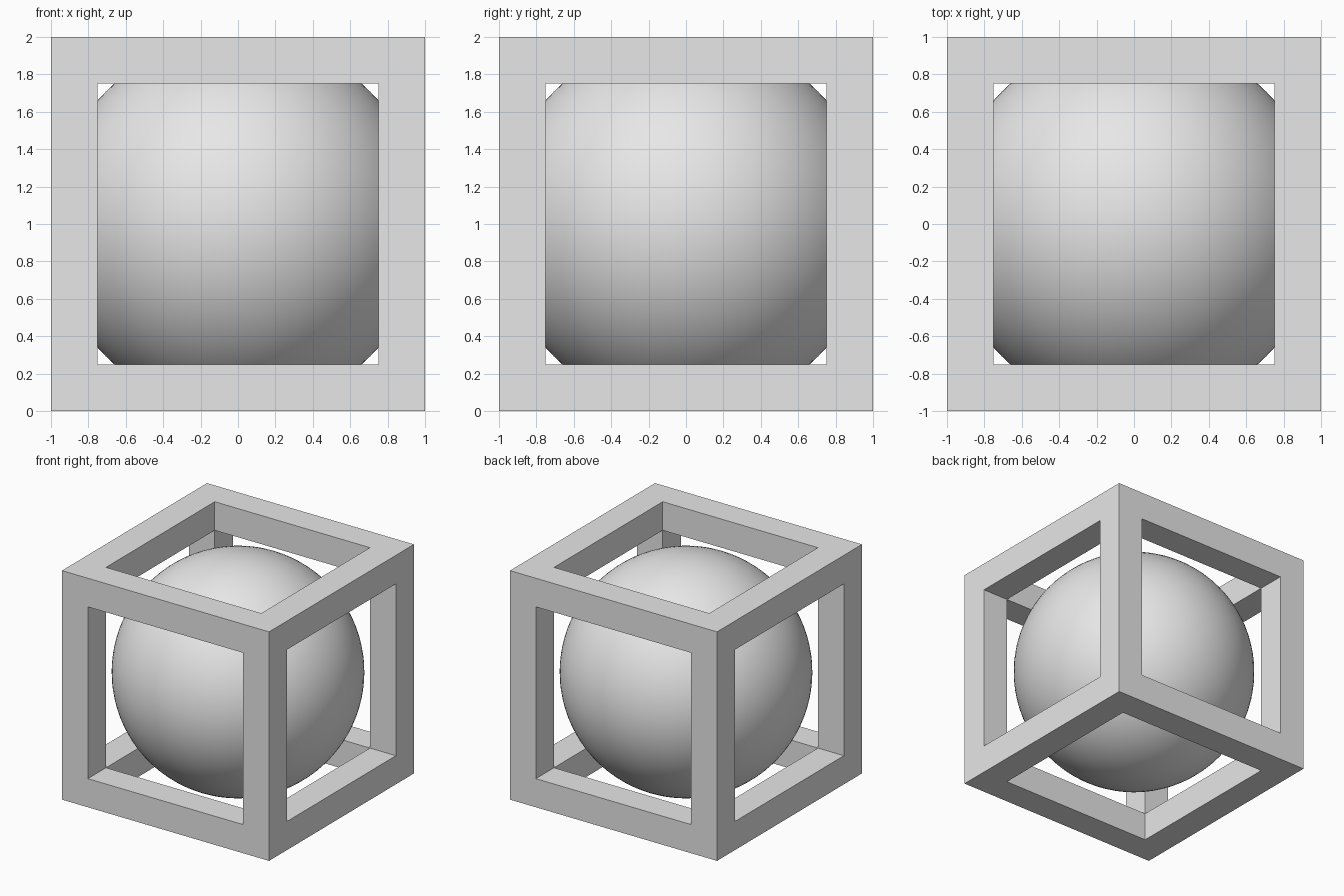
import bpy
import bmesh

old = bpy.data.objects.get("Cube")
if old:
    bpy.data.objects.remove(old, do_unlink=True)

BAR = 0.25      # thickness of the frame bars
RADIUS = 1.0    # half the frame size, also the ball radius

grey = bpy.data.materials.new("light grey")
grey.use_nodes = True
colour = (0.8, 0.8, 0.8, 1)
grey.diffuse_color = colour
grey.node_tree.nodes["Principled BSDF"].inputs["Base Color"].default_value = colour


def add_object(name, bm):
    mesh = bpy.data.meshes.new(name)
    bm.to_mesh(mesh)
    bm.free()
    mesh.materials.append(grey)
    obj = bpy.data.objects.new(name, mesh)
    obj.location.z = RADIUS
    bpy.context.collection.objects.link(obj)
    return obj


# Open cube frame: inset each side, push it in by one bar, then open it
bm = bmesh.new()
bmesh.ops.create_cube(bm, size=2 * RADIUS)
panels = list(bm.faces)
bmesh.ops.inset_individual(bm, faces=panels, thickness=BAR, use_even_offset=True)
holes = bmesh.ops.extrude_discrete_faces(bm, faces=panels)["faces"]
for face in holes:
    bmesh.ops.translate(bm, verts=face.verts, vec=face.normal * -BAR)
bmesh.ops.delete(bm, geom=holes, context="FACES")
bmesh.ops.remove_doubles(bm, verts=bm.verts, dist=0.001)
bmesh.ops.recalc_face_normals(bm, faces=bm.faces)
add_object("cube_frame", bm)

# Smooth ball that just touches the six open sides
bm = bmesh.new()
bmesh.ops.create_uvsphere(bm, u_segments=96, v_segments=48, radius=RADIUS)
for face in bm.faces:
    face.smooth = True
add_object("inner_ball", bm)
